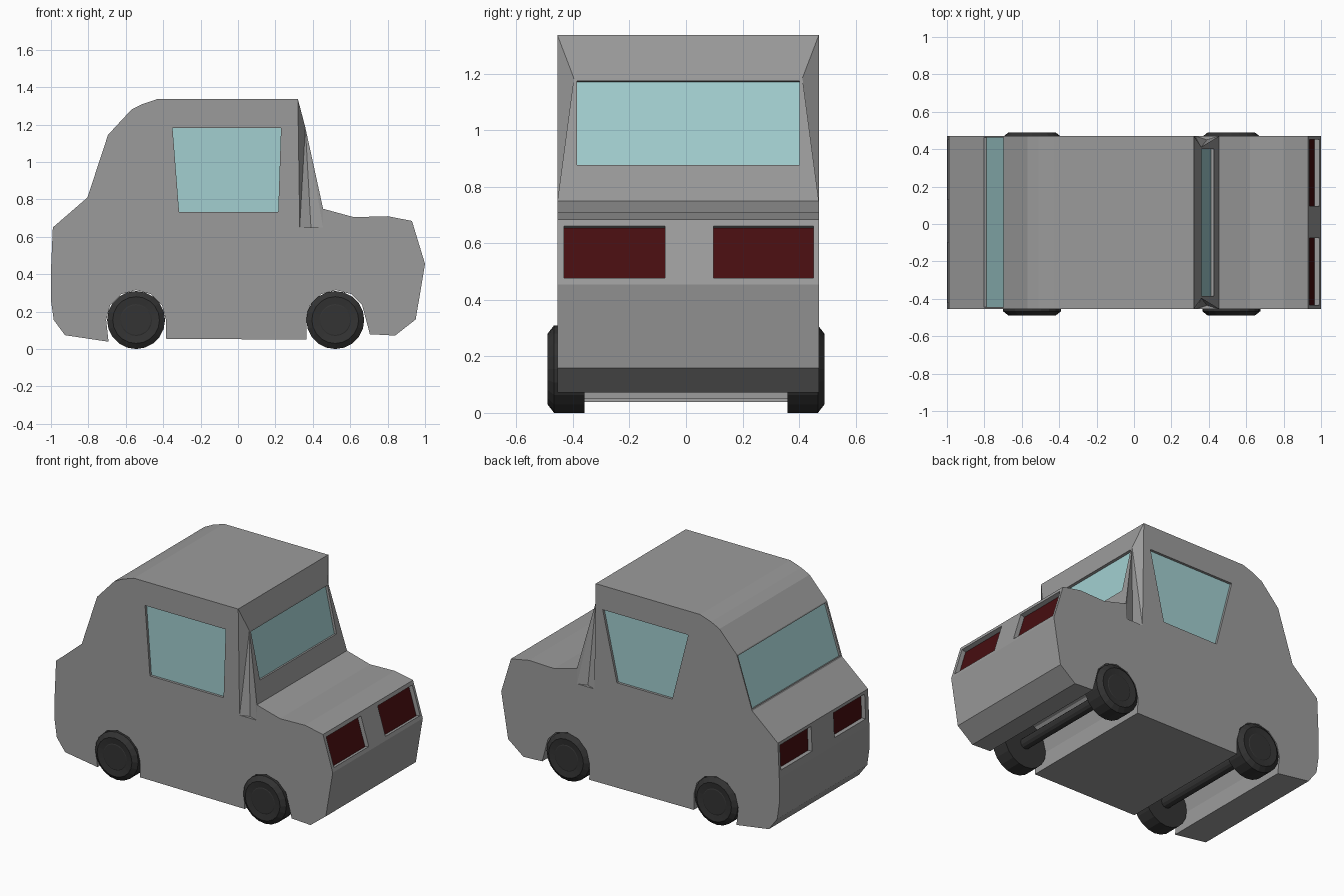
import bpy, bmesh, math
from mathutils import Vector

if "Cube" in bpy.data.objects:
    bpy.data.objects.remove(bpy.data.objects["Cube"])

Y0, Y1 = -0.455, 0.47          # body sides
YC = (Y0 + Y1) / 2


def material(name, rgb):
    m = bpy.data.materials.new(name)
    m.diffuse_color = (*rgb, 1)
    m.use_nodes = True
    m.node_tree.nodes["Principled BSDF"].inputs["Base Color"].default_value = m.diffuse_color
    return m


PAINT = material("body_grey", (0.33, 0.33, 0.33))
GLASS = material("glass", (0.36, 0.62, 0.63))
RED = material("lamp_red", (0.062, 0.004, 0.005))
BLACK = material("rubber", (0.033, 0.033, 0.033))


def to_object(bm, name, mat=None):
    bmesh.ops.recalc_face_normals(bm, faces=bm.faces)
    me = bpy.data.meshes.new(name)
    bm.to_mesh(me)
    bm.free()
    ob = bpy.data.objects.new(name, me)
    bpy.context.collection.objects.link(ob)
    if mat:
        me.materials.append(mat)
    return ob


def hull(bm, points):
    verts = [bm.verts.new(p) for p in points]
    bmesh.ops.convex_hull(bm, input=verts)


def arch(cx, r=0.16, cz=0.155):
    return [(cx + r * math.cos(math.radians(a)), cz + r * math.sin(math.radians(a)))
            for a in range(0, 181, 30)]


# Body: side profile extruded across the width
profile = [(-1.0, 0.26), (-1.0, 0.42), (-0.99, 0.65), (-0.805, 0.81), (-0.695, 1.145),
           (-0.57, 1.28), (-0.51, 1.31), (-0.43, 1.337), (0.32, 1.337), (0.36, 1.185),
           (0.455, 0.75), (0.62, 0.705), (0.80, 0.71), (0.93, 0.685), (1.0, 0.455),
           (0.95, 0.158), (0.84, 0.072), (0.705, 0.079)]
profile += arch(0.525) + [(0.367, 0.05), (-0.385, 0.055)] + arch(-0.545)
profile += [(-0.692, 0.039), (-0.925, 0.074), (-0.985, 0.155)]
bm = bmesh.new()
face = bm.faces.new([bm.verts.new((x, Y0, z)) for x, z in profile])
ext = bmesh.ops.extrude_face_region(bm, geom=[face])
bmesh.ops.translate(bm, vec=(0, Y1 - Y0, 0),
                    verts=[v for v in ext["geom"] if isinstance(v, bmesh.types.BMVert)])
body = to_object(bm, "body", PAINT)

cut = bmesh.new()


def recess(name, quad, out, depth, mat):
    """Sink a pocket into the body and close it with a coloured pane."""
    quad = [Vector(p) for p in quad]
    out = Vector(out).normalized()
    hull(cut, [p + out * 0.03 for p in quad] + [p - out * depth for p in quad])
    pane = bmesh.new()
    hull(pane, [p - out * (depth - 0.002) for p in quad] + [p - out * (depth + 0.002) for p in quad])
    to_object(pane, name, mat)


def facet_quad(a, b, za, zb, ya, yb):
    """Rectangle on the sloped end facet running from profile point a to b."""
    def x_at(z):
        return a[0] + (b[0] - a[0]) * (z - a[1]) / (b[1] - a[1])
    return [(x_at(z), y, z) for z, y in ((za, ya), (za, yb), (zb, yb), (zb, ya))]


# Side windows: top and bottom x limits differ slightly per side
for side, y, s, x0, x1, x2, x3 in (("right", Y0, -1, -0.35, 0.23, 0.215, -0.315),
                                   ("left", Y1, 1, -0.345, 0.27, 0.168, -0.23)):
    recess(f"side_window_{side}",
           [(x0, y, 1.181), (x1, y, 1.181), (x2, y, 0.733), (x3, y, 0.733)],
           (0, s, 0), 0.018, GLASS)

# Windscreen and rear window
recess("windscreen", facet_quad((0.36, 1.185), (0.455, 0.75), 1.175, 0.877, -0.385, 0.402),
       (0.435, 0, 0.095), 0.018, GLASS)
recess("rear_window", facet_quad((-0.805, 0.81), (-0.695, 1.145), 0.82, 1.137, -0.443, 0.462),
       (-0.335, 0, 0.11), 0.015, GLASS)

# Lamps
for i, (ya, yb) in enumerate(((-0.432, -0.075), (0.097, 0.452))):
    recess(f"front_lamp_{i + 1}", facet_quad((0.93, 0.685), (1.0, 0.455), 0.662, 0.478, ya, yb),
           (0.23, 0, 0.07), 0.03, RED)
for i, (ya, yb) in enumerate(((-0.42, -0.10), (0.13, 0.45))):
    recess(f"rear_lamp_{i + 1}", facet_quad((-1.0, 0.42), (-0.99, 0.65), 0.63, 0.47, ya, yb),
           (-1, 0, 0.04), 0.03, RED)

# Wedge notches at the windscreen pillars
for s in (-1, 1):
    h = (Y1 - Y0) / 2
    pts = [(0.32, h, 1.34), (0.33, h, 0.65), (0.36, h - 0.058, 1.187), (0.39, h - 0.02, 0.65),
           (0.455, h, 0.65), (0.455, h, 1.34),
           (0.32, h + 0.05, 1.34), (0.33, h + 0.05, 0.65), (0.455, h + 0.05, 0.65), (0.455, h + 0.05, 1.34)]
    hull(cut, [(x, YC + s * y, z) for x, y, z in pts])

cutter = to_object(cut, "cutter")
cutter.hide_render = True
mod = body.modifiers.new("pockets", "BOOLEAN")
mod.object, mod.operation, mod.solver = cutter, "DIFFERENCE", "EXACT"
bpy.context.view_layer.objects.active = body
bpy.ops.object.modifier_apply(modifier=mod.name)
bpy.data.objects.remove(cutter)


def lathe(name, rings, x, z, sides):
    """Spin (radius, y) rings about the y axis at x, z."""
    bm = bmesh.new()
    vs = [bm.verts.new((x + r, y, z)) for r, y in rings]
    es = [bm.edges.new(p) for p in zip(vs, vs[1:])]
    bmesh.ops.spin(bm, geom=vs + es, cent=(x, 0, z), axis=(0, 1, 0),
                   angle=math.tau, steps=sides)
    bmesh.ops.remove_doubles(bm, verts=bm.verts, dist=1e-4)
    return to_object(bm, name, BLACK)


# Wheels and axles
tyre = [(0, 0.487), (0.08, 0.487), (0.085, 0.485), (0.125, 0.49),
        (0.155, 0.467), (0.155, 0.36), (0, 0.36)]
for end, x in (("front", 0.52), ("rear", -0.545)):
    for side, s in (("right", -1), ("left", 1)):
        lathe(f"wheel_{end}_{side}", [(r, s * y) for r, y in tyre], x, 0.155, 20)
    lathe(f"axle_{end}", [(0, -0.37), (0.035, -0.37), (0.035, 0.37), (0, 0.37)], x, 0.155, 12)
